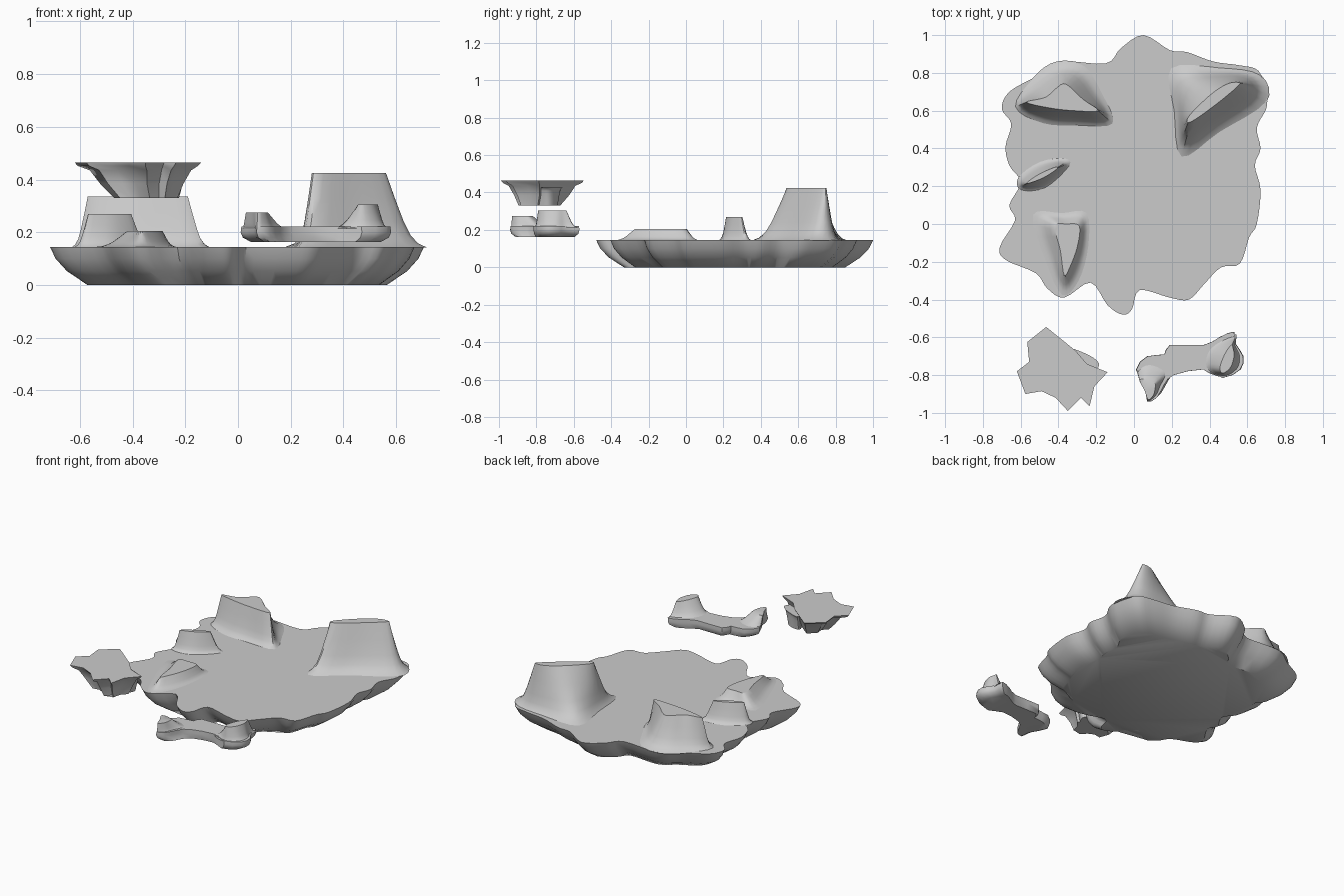
import bpy, bmesh
from mathutils import Vector


def smooth_loop(pts, n):
    # closed Catmull-Rom through the points, n samples per span
    if n == 1:
        return [Vector(p) for p in pts]
    P, out = [Vector(p) for p in pts], []
    for i in range(len(P)):
        a, b, c, d = (P[(i + k) % len(P)] for k in (-1, 0, 1, 2))
        for s in range(n):
            t = s / n
            out.append(0.5 * (2 * b + (c - a) * t + (2 * a - 5 * b + 4 * c - d) * t * t
                              + (3 * b - a - 3 * c + d) * t ** 3))
    return out


def loft(name, rings, angle=0.7):
    # rings: list of (2D points, z), bridged and capped
    bm = bmesh.new()
    loops = [[bm.verts.new((p.x, p.y, z)) for p in pts] for pts, z in rings]
    n = len(loops[0])
    for a, b in zip(loops, loops[1:]):
        for i in range(n):
            bm.faces.new((a[i], a[(i + 1) % n], b[(i + 1) % n], b[i]))
    bm.faces.new(loops[0][::-1])
    bm.faces.new(loops[-1])
    bmesh.ops.triangulate(bm, faces=[f for f in bm.faces if len(f.verts) > 4])
    bmesh.ops.recalc_face_normals(bm, faces=bm.faces)
    me = bpy.data.meshes.new(name)
    bm.to_mesh(me)
    bm.free()
    ob = bpy.data.objects.new(name, me)
    bpy.context.collection.objects.link(ob)
    bpy.ops.object.select_all(action='DESELECT')
    ob.select_set(True)
    bpy.context.view_layer.objects.active = ob
    bpy.ops.object.shade_smooth_by_angle(angle=angle)
    return ob


def slab(name, outline, centre, profile, n):
    # outline shrunk towards a centre (with drift) at each profile level
    pts, c = smooth_loop(outline, n), Vector(centre)
    loft(name, [([c + Vector((dx, dy)) + (p - c) * s for p in pts], z)
                for s, z, dx, dy in profile])


def hill(name, base, top, z0, z1):
    # flared foot, straight flanks, narrow crest
    b, t = smooth_loop(base, 4), smooth_loop(top, 4)
    steps = [(0, -0.01), (0.22, 0.05), (0.4, 0.16), (0.56, 0.34), (0.78, 0.66), (1, 1)]
    loft(name, [([p.lerp(q, u) for p, q in zip(b, t)], z0 + (z1 - z0) * h)
                for u, h in steps])


# main island plate
island = [(.05, 1), (.19, .92), (.28, .91), (.42, .86), (.56, .84), (.66, .81), (.7, .69),
          (.7, .61), (.65, .51), (.67, .4), (.64, .31), (.67, .18), (.65, 0), (.61, -.07),
          (.56, -.21), (.46, -.23), (.37, -.32), (.29, -.4), (.19, -.39), (.03, -.35),
          (-.01, -.45), (-.06, -.48), (-.14, -.43), (-.23, -.31), (-.37, -.39), (-.46, -.34),
          (-.52, -.26), (-.68, -.19), (-.71, -.12), (-.63, .02), (-.66, .1), (-.6, .22),
          (-.66, .31), (-.68, .41), (-.65, .53), (-.7, .61), (-.66, .7), (-.52, .78),
          (-.39, .86), (-.15, .85), (-.07, .93)]
slab("island", island, (0, .26),
     [(.8, 0, 0, 0), (.91, .053, 0, 0), (.97, .1, 0, 0), (1, .145, 0, 0)], 4)

# hills on the island
hill("tall_ridge",
     [(.25, .35), (.45, .48), (.7, .64), (.67, .79), (.45, .83), (.19, .83), (.21, .6)],
     [(.3, .54), (.43, .63), (.55, .73), (.55, .75), (.49, .74), (.4, .68), (.29, .57)],
     .145, .425)
hill("crescent_ridge",
     [(-.63, .62), (-.48, .53), (-.3, .52), (-.11, .53), (-.17, .7), (-.26, .84),
      (-.41, .86), (-.53, .78)],
     [(-.57, .645), (-.45, .615), (-.32, .6), (-.19, .6), (-.27, .66), (-.36, .74),
      (-.41, .72), (-.47, .67)], .145, .335)
hill("small_ridge",
     [(-.6, .18), (-.47, .19), (-.34, .31), (-.37, .35), (-.5, .33), (-.61, .25)],
     [(-.56, .215), (-.48, .245), (-.41, .29), (-.42, .3), (-.5, .265), (-.56, .225)],
     .145, .27)
hill("low_ridge",
     [(-.54, .05), (-.38, .06), (-.25, .06), (-.24, -.12), (-.29, -.3), (-.38, -.38),
      (-.47, -.2)],
     [(-.42, -.01), (-.36, 0), (-.29, -.01), (-.3, -.12), (-.34, -.23), (-.37, -.27),
      (-.39, -.14)], .145, .205)

# jagged floating rock with a flat top
rock = [(-.465, -.545), (-.31, -.67), (-.25, -.74), (-.14, -.785), (-.21, -.86), (-.235, -.965),
        (-.28, -.92), (-.35, -.99), (-.415, -.92), (-.49, -.885), (-.575, -.9), (-.62, -.78),
        (-.555, -.73), (-.565, -.625)]
slab("floating_rock", rock, (-.38, -.78),
     [(.5, .33, .03, -.01), (.66, .385, .015, 0), (.8, .435, .01, 0), (.95, .452, 0, 0),
      (1, .465, 0, 0)], 1)
hill("rock_lump", [(-.34, -.67), (-.27, -.68), (-.2, -.72), (-.19, -.76), (-.27, -.82)],
     [(-.33, -.7), (-.28, -.69), (-.23, -.72), (-.23, -.76), (-.28, -.81)], .425, .33)

# floating bridge-like islet with a hump at each end
islet = [(.01, -.77), (.07, -.7), (.16, -.69), (.19, -.64), (.37, -.64), (.45, -.6), (.53, -.57),
         (.54, -.635), (.58, -.7), (.565, -.77), (.47, -.815), (.37, -.77), (.21, -.8),
         (.16, -.85), (.12, -.92), (.07, -.94), (.06, -.87)]
slab("floating_islet", islet, (.29, -.74),
     [(.86, .163, 0, 0), (.97, .18, 0, 0), (1, .2, 0, 0), (.99, .222, 0, 0)], 2)
hill("islet_left_hump",
     [(.015, -.77), (.09, -.71), (.19, -.76), (.15, -.85), (.12, -.91), (.07, -.935), (.06, -.87)],
     [(.03, -.83), (.06, -.82), (.11, -.84), (.11, -.88), (.1, -.91), (.075, -.93), (.055, -.88)],
     .215, .275)
hill("islet_right_hump",
     [(.36, -.76), (.38, -.65), (.53, -.58), (.54, -.64), (.57, -.7), (.555, -.77), (.47, -.81)],
     [(.455, -.76), (.48, -.69), (.515, -.64), (.525, -.66), (.53, -.7), (.51, -.76), (.47, -.79)],
     .215, .305)
